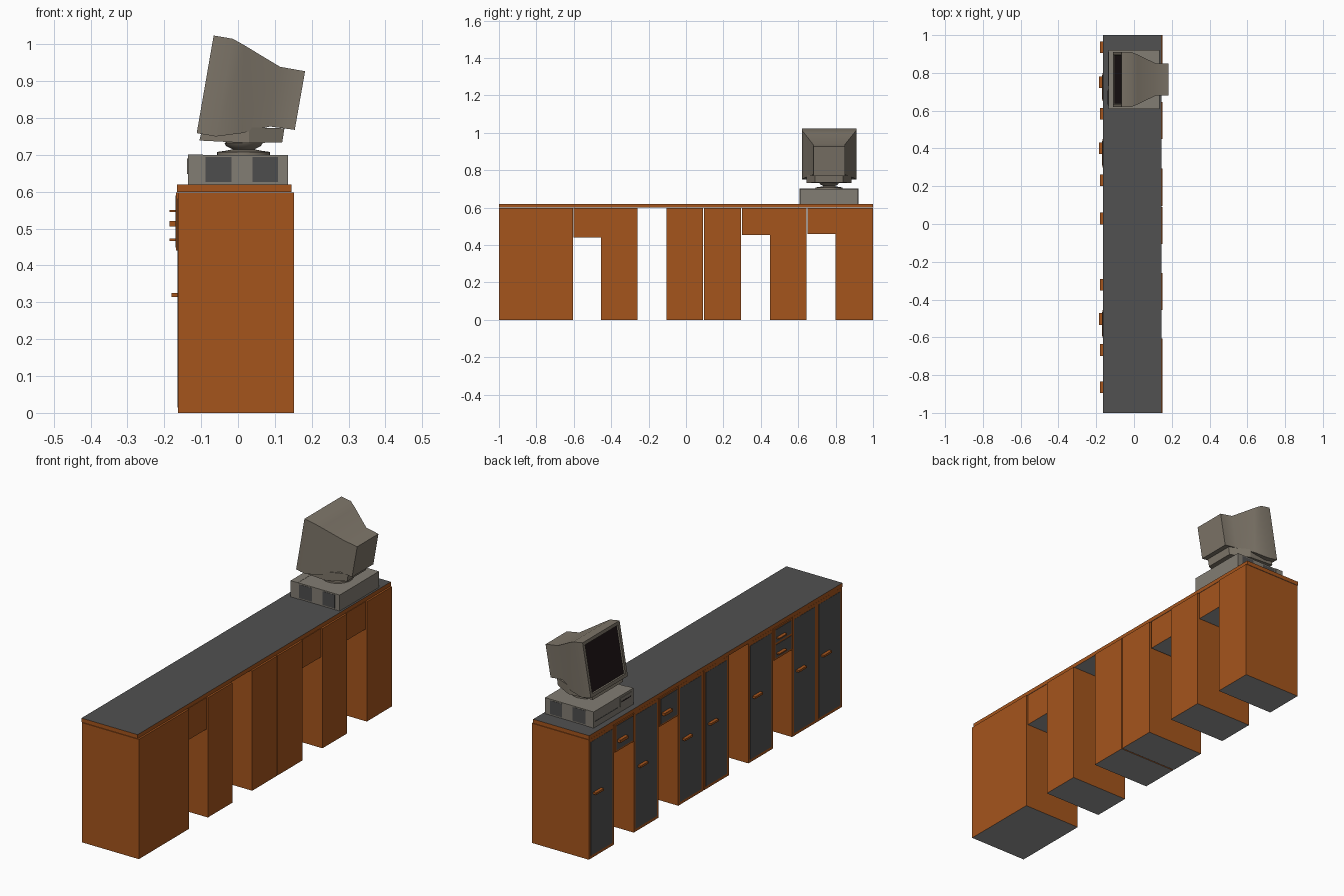
import bpy, bmesh, math
from mathutils import Vector

cube = bpy.data.objects.get("Cube")
if cube:
    bpy.data.objects.remove(cube, do_unlink=True)


def material(name, colour):
    m = bpy.data.materials.new(name)
    m.use_nodes = True
    m.diffuse_color = (*colour, 1)
    m.node_tree.nodes["Principled BSDF"].inputs["Base Color"].default_value = (*colour, 1)
    return m


WOOD = material("warm wood", (0.375, 0.09, 0.012))
GREY = material("charcoal laminate", (0.083, 0.083, 0.083))
UNDERSIDE = material("pale underside grey", (0.31, 0.31, 0.31))
BEIGE = material("monitor beige", (0.21, 0.182, 0.143))
CASE = material("case grey beige", (0.225, 0.205, 0.172))
VENT = material("vent grey", (0.075, 0.075, 0.075))
SCREEN = material("dark glass", (0.015, 0.009, 0.01))


def finish(name, bm, mats):
    bmesh.ops.recalc_face_normals(bm, faces=bm.faces)
    me = bpy.data.meshes.new(name)
    bm.to_mesh(me)
    bm.free()
    for m in mats:
        me.materials.append(m)
    ob = bpy.data.objects.new(name, me)
    bpy.context.collection.objects.link(ob)
    return ob


def smooth(ob, degrees):
    bpy.context.view_layer.objects.active = ob
    ob.select_set(True)
    bpy.ops.object.shade_smooth_by_angle(angle=math.radians(degrees))
    ob.select_set(False)


def box(name, xs, ys, zs, side, top=None, bottom=None):
    """Box with optional separate materials for its top and bottom faces."""
    bm = bmesh.new()
    bmesh.ops.create_cube(bm, size=1)
    for v in bm.verts:
        v.co = Vector(r[0] if c < 0 else r[1] for c, r in zip(v.co, (xs, ys, zs)))
    bm.normal_update()
    for f in bm.faces:
        f.material_index = 1 if f.normal.z > 0.5 else 2 if f.normal.z < -0.5 else 0
    finish(name, bm, [side, top or side, bottom or side])


def loft(rings):
    """Join rings of (top point, bottom point, half width) and return the front face too."""
    bm = bmesh.new()
    loops = []
    for (tx, tz), (bx, bz), w in rings:
        loops.append([bm.verts.new(p) for p in (
            (tx, CY - w, tz), (tx, CY + w, tz), (bx, CY + w, bz), (bx, CY - w, bz))])
    for a, b in zip(loops, loops[1:]):
        for i in range(4):
            j = (i + 1) % 4
            bm.faces.new((a[i], a[j], b[j], b[i]))
    front = bm.faces.new(loops[0])
    bm.faces.new(loops[-1])
    bmesh.ops.recalc_face_normals(bm, faces=bm.faces)
    return bm, front


# Worktop
box("worktop", (-0.165, 0.145), (-1, 1), (0.6, 0.62), WOOD, GREY, UNDERSIDE)

# Cabinets with a dark door panel and a handle
FRONT, BACK, TOP = -0.163, 0.152, 0.598
cabinets = [(-1, -0.8), (-0.8, -0.605), (-0.455, -0.26), (-0.105, 0.091),
            (0.096, 0.294), (0.45, 0.645), (0.8, 1)]
for n, (a, b) in enumerate(cabinets, 1):
    box(f"cabinet_{n}", (FRONT, BACK), (a, b), (0, TOP), WOOD, bottom=UNDERSIDE)
    box(f"door_panel_{n}", (FRONT - 0.001, FRONT + 0.002), (a + 0.014, b - 0.014),
        (0.014, TOP - 0.016), GREY)
    y = (a + b) / 2 + 0.036
    box(f"door_handle_{n}", (-0.18, FRONT), (y - 0.031, y + 0.031), (0.315, 0.325), WOOD)

# Hanging drawer units: y range, underside, handle heights, handle half thickness
drawers = [(-0.602, -0.455, 0.44, (0.47, 0.548), 0.003),
           (0.3, 0.45, 0.455, (0.513,), 0.007),
           (0.65, 0.8, 0.46, (0.513,), 0.007)]
for n, (a, b, low, handles, h) in enumerate(drawers, 1):
    box(f"drawer_unit_{n}", (-0.168, 0.145), (a, b), (low, TOP), WOOD, bottom=UNDERSIDE)
    step = (TOP - 0.006 - low) / len(handles)
    y = (a + b) / 2 + 0.026
    for k, mid in enumerate(handles):
        z = low + k * step
        box(f"drawer_panel_{n}_{k}", (-0.17, -0.166), (a + 0.01, b - 0.01),
            (z + 0.009, z + step - 0.002), GREY)
        box(f"drawer_handle_{n}_{k}", (-0.186, -0.166), (y - 0.031, y + 0.031),
            (mid - h, mid + h), WOOD)

# Computer case under the monitor
CY = 0.765
box("computer_case", (-0.095, 0.135), (CY - 0.155, CY + 0.155), (0.62, 0.7), CASE)
box("case_front_bezel", (-0.135, -0.095), (CY - 0.157, CY + 0.157), (0.62, 0.701), CASE)
box("drive_bay", (-0.138, -0.133), (0.625, 0.715), (0.648, 0.69), CASE)
box("drive_slot", (-0.139, -0.136), (0.633, 0.707), (0.668, 0.673), SCREEN)
box("front_groove", (-0.1365, -0.133), (0.73, 0.91), (0.648, 0.651), VENT)

# Dark vent panels on both sides of the case
for side, word in ((-1, "right"), (1, "left")):
    y = CY + side * 0.155
    for n, (x0, x1) in enumerate(((-0.088, -0.017), (0.04, 0.108)), 1):
        box(f"case_vent_{word}_{n}", (x0, x1), (y - 0.001, y + 0.001), (0.626, 0.694), VENT)

# Swivel stand, turned from a profile
profile = [(0, 0.7), (0.072, 0.7), (0.072, 0.708), (0.05, 0.711), (0.03, 0.715),
           (0.047, 0.724), (0.052, 0.732), (0.03, 0.742), (0, 0.742)]
bm = bmesh.new()
pts = [bm.verts.new((0.015 + r, CY, z)) for r, z in profile]
edges = [bm.edges.new(p) for p in zip(pts, pts[1:])]
bmesh.ops.spin(bm, geom=pts + edges, cent=(0.015, CY, 0), axis=(0, 0, 1),
               angle=math.tau, steps=28)
bmesh.ops.remove_doubles(bm, verts=bm.verts, dist=0.0002)
smooth(finish("swivel_stand", bm, [BEIGE]), 35)

# Monitor foot plate
bm, _ = loft([((-0.098, 0.765), (-0.105, 0.739), 0.12),
              ((0.03, 0.775), (0.03, 0.732), 0.12),
              ((0.126, 0.772), (0.12, 0.734), 0.075)])
finish("monitor_foot", bm, [BEIGE])

# Monitor shell: wide front, tapering to a narrow tube housing, with a sunken screen
bm, front = loft([((-0.066, 1.024), (-0.112, 0.759), 0.146),
                  ((-0.014, 1.015), (-0.06, 0.75), 0.146),
                  ((0.018, 0.997), (0.01, 0.759), 0.132),
                  ((0.114, 0.939), (0.087, 0.777), 0.086),
                  ((0.182, 0.927), (0.154, 0.768), 0.084)])
bmesh.ops.inset_region(bm, faces=[front], thickness=0.023)
bmesh.ops.inset_region(bm, faces=[front], thickness=0.004, depth=-0.006)
front.material_index = 1
smooth(finish("monitor_shell", bm, [BEIGE, SCREEN]), 28)
